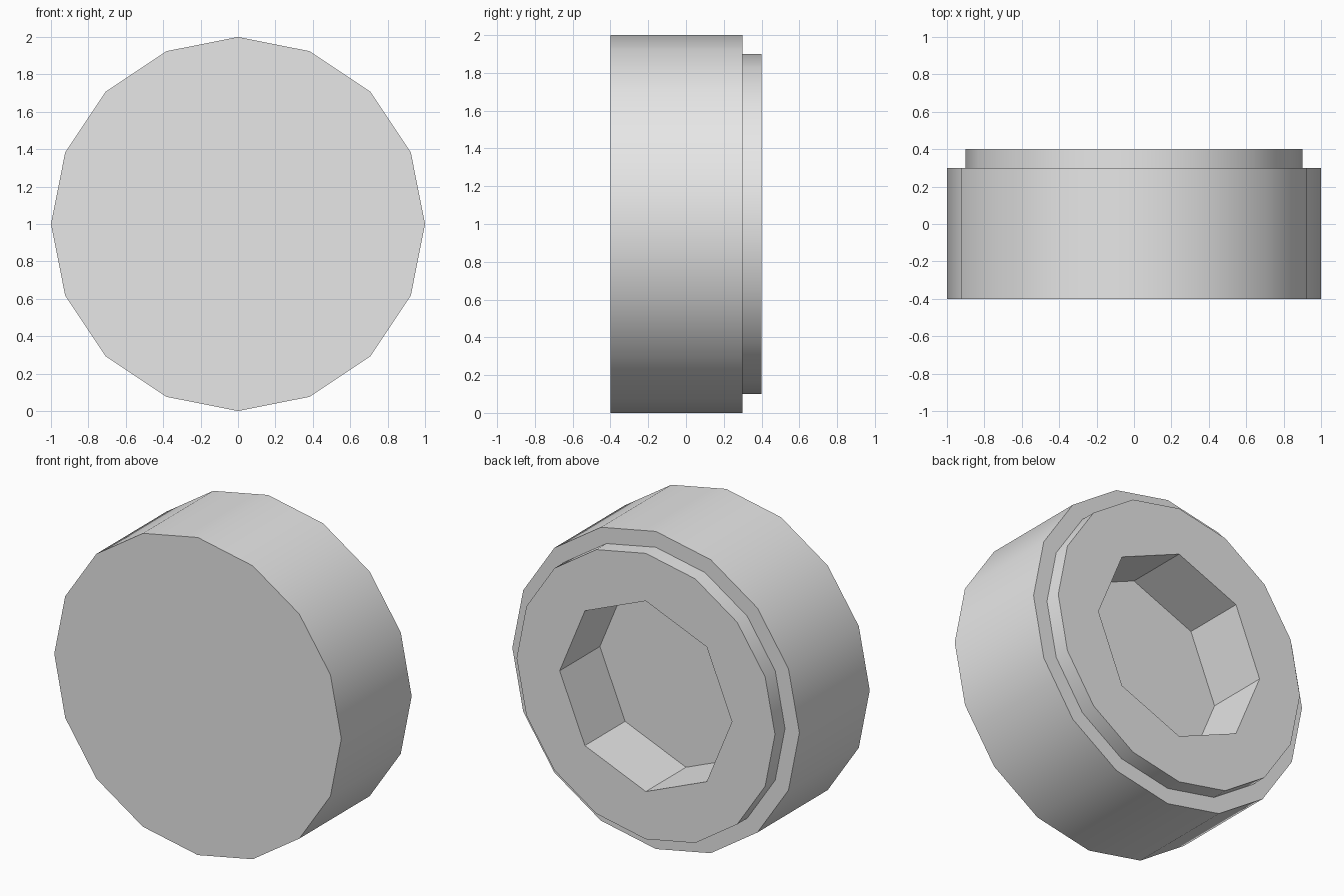
import bpy
import bmesh
import math

cube = bpy.data.objects.get("Cube")
if cube:
    bpy.data.objects.remove(cube, do_unlink=True)

grey = bpy.data.materials.new("light grey")
grey.use_nodes = True
grey.diffuse_color = (0.8, 0.8, 0.8, 1)
grey.node_tree.nodes["Principled BSDF"].inputs["Base Color"].default_value = (0.8, 0.8, 0.8, 1)


def ring(bm, sides, radius, y):
    """Ring of vertices around the y axis, with one corner at the top."""
    angles = [2 * math.pi * i / sides for i in range(sides)]
    return [bm.verts.new((radius * math.sin(a), y, 1 + radius * math.cos(a))) for a in angles]


def bridge(bm, a, b):
    for i in range(len(a)):
        j = (i + 1) % len(a)
        bm.faces.new((a[i], a[j], b[j], b[i]))


bm = bmesh.new()

# Stepped 16-sided body: front disc, wide drum, narrow rear collar
body = [ring(bm, 16, r, y) for r, y in ((1, -0.4), (1, 0.3), (0.9, 0.3), (0.9, 0.4))]
bm.faces.new(body[0])
for a, b in zip(body, body[1:]):
    bridge(bm, a, b)

# Octagonal socket sunk into the rear
rim = ring(bm, 8, 0.6, 0.4)
floor = ring(bm, 8, 0.6, 0.0)
bridge(bm, rim, floor)
bm.faces.new(floor)

# Flat rear face between the collar and the socket rim
for i in range(8):
    j = (i + 1) % 8
    o = [body[3][(2 * i + k) % 16] for k in range(3)]
    bm.faces.new((*o, rim[j], rim[i]))

bmesh.ops.recalc_face_normals(bm, faces=bm.faces)
mesh = bpy.data.meshes.new("socket_cap")
bm.to_mesh(mesh)
bm.free()
mesh.materials.append(grey)

cap = bpy.data.objects.new("socket_cap", mesh)
bpy.context.collection.objects.link(cap)

# Smooth around the drum, sharp at the steps and the socket
bpy.ops.object.select_all(action='DESELECT')
cap.select_set(True)
bpy.context.view_layer.objects.active = cap
bpy.ops.object.shade_smooth_by_angle(angle=math.radians(30))
